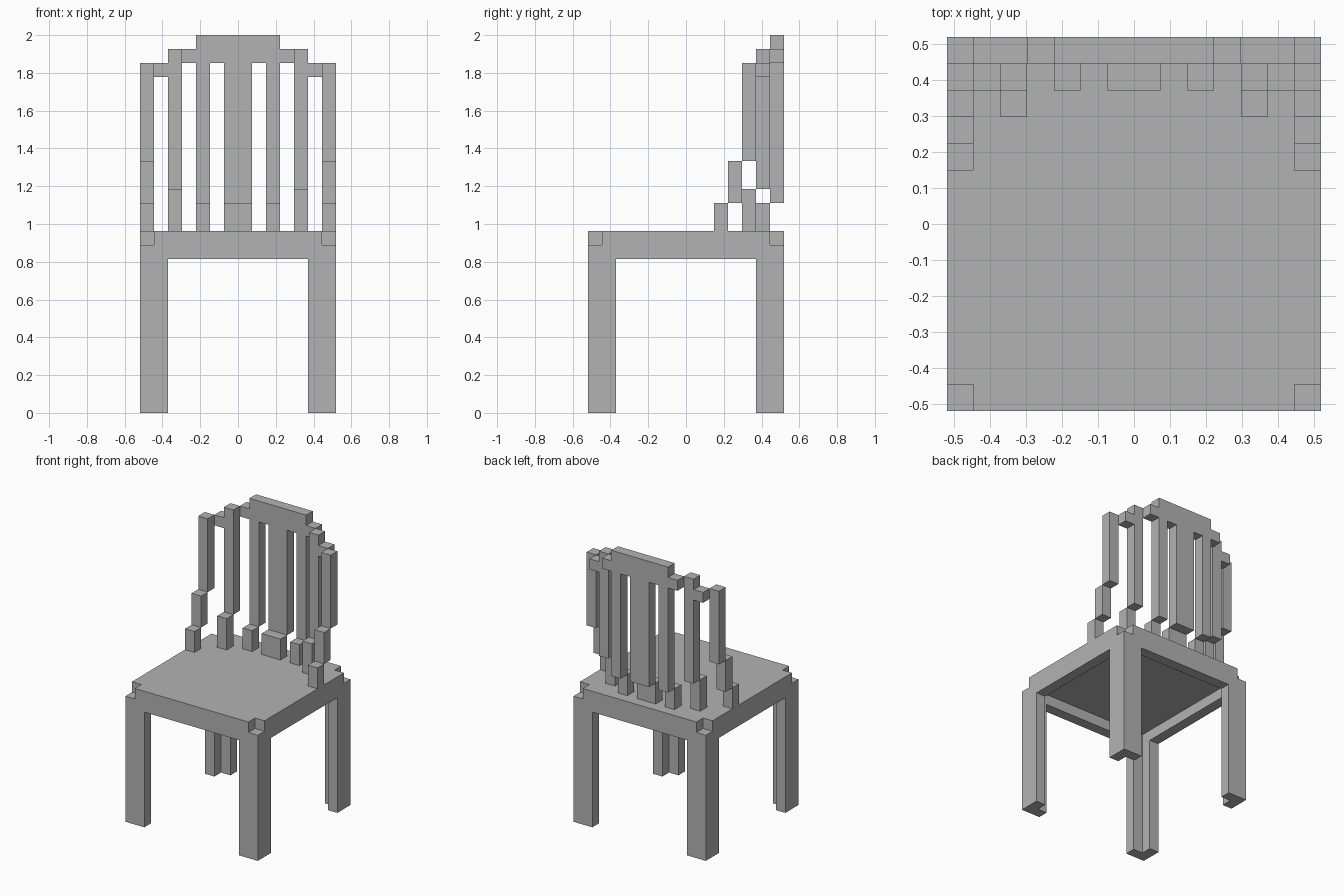
import bpy
import bmesh

U = 2 / 27  # one block of the chair's grid

cube = bpy.data.objects.get("Cube")
if cube:
    bpy.data.objects.remove(cube, do_unlink=True)

grey = bpy.data.materials.new("plain grey")
grey.use_nodes = True
grey.diffuse_color = (0.45, 0.45, 0.45, 1)
grey.node_tree.nodes["Principled BSDF"].inputs["Base Color"].default_value = (0.45, 0.45, 0.45, 1)


def prism(name, outline, z0, z1):
    """Upright prism from a plan outline, in grid units."""
    bm = bmesh.new()
    base = bm.faces.new([bm.verts.new((x * U, y * U, z0 * U)) for x, y in outline])
    top = bmesh.ops.extrude_face_region(bm, geom=[base])["geom"]
    moved = [v for v in top if isinstance(v, bmesh.types.BMVert)]
    bmesh.ops.translate(bm, verts=moved, vec=(0, 0, (z1 - z0) * U))
    bmesh.ops.recalc_face_normals(bm, faces=bm.faces)
    mesh = bpy.data.meshes.new(name)
    bm.to_mesh(mesh)
    bm.free()
    mesh.materials.append(grey)
    obj = bpy.data.objects.new(name, mesh)
    bpy.context.collection.objects.link(obj)
    return obj


def box(name, x0, x1, y0, y1, z0, z1):
    return prism(name, [(x0, y0), (x1, y0), (x1, y1), (x0, y1)], z0, z1)


def slat(name, x0, x1, steps):
    """Slat that steps back one block at each new height."""
    for n, (y, z0, z1) in enumerate(steps, 1):
        box(f"{name}_step_{n}", x0, x1, y, y + 1, z0, z1)


# Seat with a notch at every corner
corners = [(1, 1), (-1, 1), (-1, -1), (1, -1)]
seat = []
for sx, sy in corners:
    notch = [(7 * sx, 6 * sy), (6 * sx, 6 * sy), (6 * sx, 7 * sy)]
    seat += notch if sx == sy else notch[::-1]
prism("seat", seat, 12, 13)

# Angled legs, open towards the inside
angle = [(7, 7), (5, 7), (5, 6), (6, 6), (6, 5), (7, 5)]
for sx, sy in corners:
    name = ("back_" if sy > 0 else "front_") + ("left_leg" if sx > 0 else "right_leg")
    prism(name, [(x * sx, y * sy) for x, y in angle], 0, 12)

# Aprons between the legs
box("front_apron", -5, 5, -7, -6, 11, 12)
box("back_apron", -5, 5, 6, 7, 11, 12)
box("right_apron", -7, -6, -5, 5, 11, 12)
box("left_apron", 6, 7, -5, 5, 11, 12)

# Curved backrest: paired slats and the rail pieces joining them
for side, s in (("left", 1), ("right", -1)):
    def span(x):
        return sorted((x * s, (x + 1) * s))

    slat(f"{side}_outer_slat", *span(6), [(2, 13, 15), (3, 15, 18), (4, 18, 25)])
    slat(f"{side}_middle_slat", *span(4), [(4, 13, 16), (5, 16, 26)])
    slat(f"{side}_inner_slat", *span(2), [(5, 13, 15), (6, 15, 25)])
    box(f"{side}_outer_rail", *span(5), 5, 6, 24, 25)
    box(f"{side}_inner_rail", *span(3), 6, 7, 25, 26)

# Wide centre slat and crest
slat("centre_slat", -1, 1, [(5, 13, 15), (6, 15, 25)])
box("crest_rail", -3, 3, 6, 7, 25, 27)
